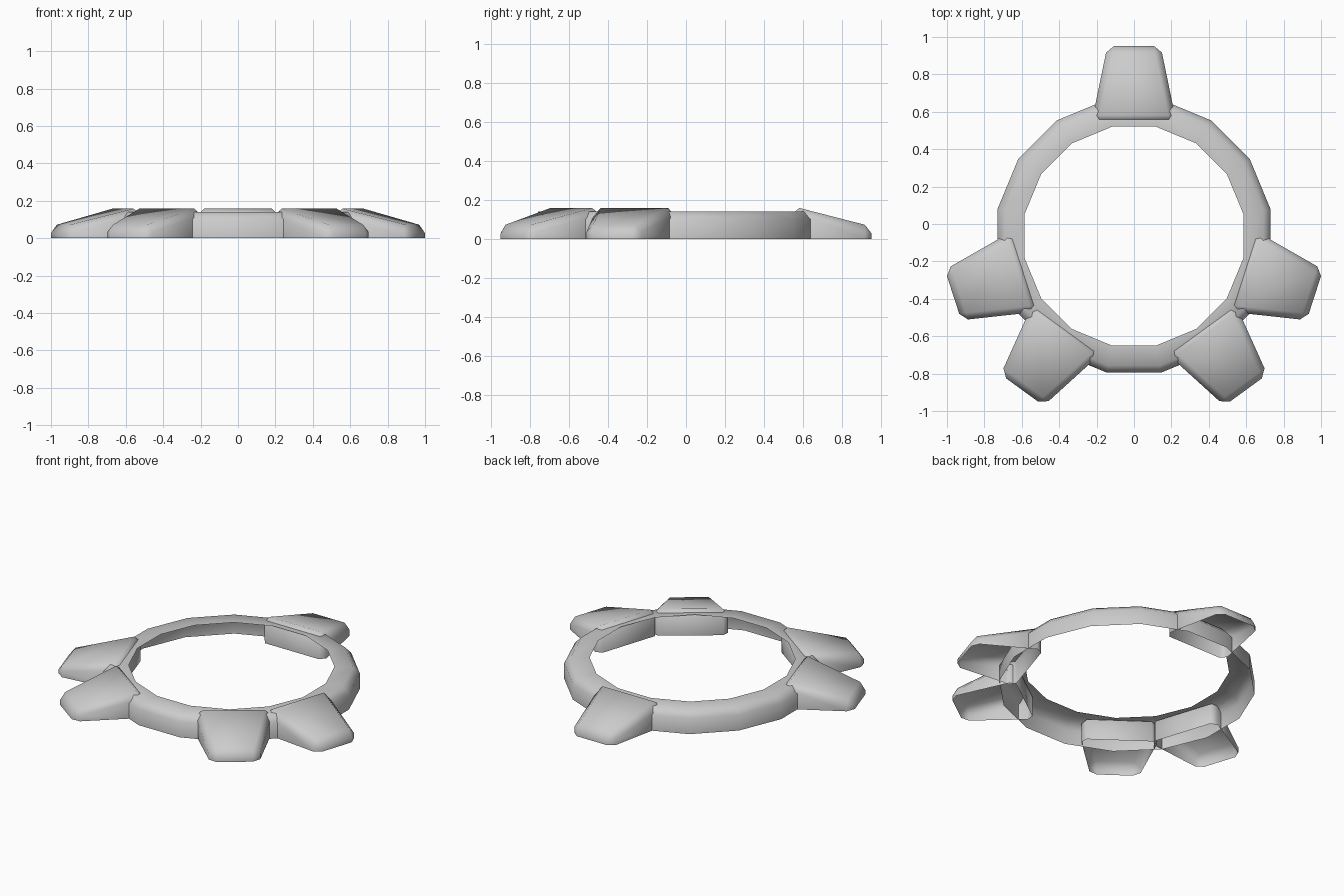
import bpy, bmesh, math
from mathutils import Matrix

if "Cube" in bpy.data.objects:
    bpy.data.objects.remove(bpy.data.objects["Cube"])

CY = -0.065      # ring centre along y
SIDES = 16


def finish(bm, name):
    bmesh.ops.recalc_face_normals(bm, faces=bm.faces)
    # open shells: make sure the normals face up and outwards
    if sum(f.normal.z * f.calc_area() for f in bm.faces) < 0:
        bmesh.ops.reverse_faces(bm, faces=bm.faces)
    for f in bm.faces:
        f.smooth = True
    me = bpy.data.meshes.new(name)
    bm.to_mesh(me)
    bm.free()
    ob = bpy.data.objects.new(name, me)
    bpy.context.collection.objects.link(ob)
    return ob


# Ring: open shell with flat top, chamfer and outer wall, swept in 16 steps
bm = bmesh.new()
profile = [(0.597, 0.14), (0.705, 0.14), (0.744, 0.10), (0.744, 0.0)]
loops = []
for i in range(SIDES):
    a = 2 * math.pi * (i + 0.5) / SIDES
    loops.append([bm.verts.new((r * math.cos(a), r * math.sin(a) + CY, z)) for r, z in profile])
for i in range(SIDES):
    p, q = loops[i], loops[(i + 1) % SIDES]
    for k in range(len(profile) - 1):
        bm.faces.new((p[k], p[k + 1], q[k + 1], q[k]))
finish(bm, "ring")


# Lug: tapered, sloping block with bevelled edges and an open underside
def lug(name, angle):
    bm = bmesh.new()
    bmesh.ops.create_cube(bm, size=1)
    for v in bm.verts:
        outer = v.co.x > 0
        half = 0.142 if outer else 0.226
        top = 0.063 if outer else 0.167
        v.co = (1.017 if outer else 0.612,
                math.copysign(half, v.co.y),
                top if v.co.z > 0 else 0.0)
    bottom = [f for f in bm.faces if f.calc_center_median().z < 1e-4]
    bmesh.ops.delete(bm, geom=bottom, context='FACES_ONLY')
    bmesh.ops.bevel(bm, geom=[e for e in bm.edges if not e.is_boundary],
                    offset=0.036, segments=1, profile=0.5, affect='EDGES')
    bm.transform(Matrix.Translation((0, CY, 0)) @ Matrix.Rotation(math.radians(angle), 4, 'Z'))
    return finish(bm, name)


# Five lugs on a ten-step layout
lug("lug_back", 90)
for side, base in (("right", 0), ("left", 180)):
    s = 1 if side == "right" else -1
    lug("lug_side_" + side, base - s * 18)
    lug("lug_front_" + side, base - s * 54)
